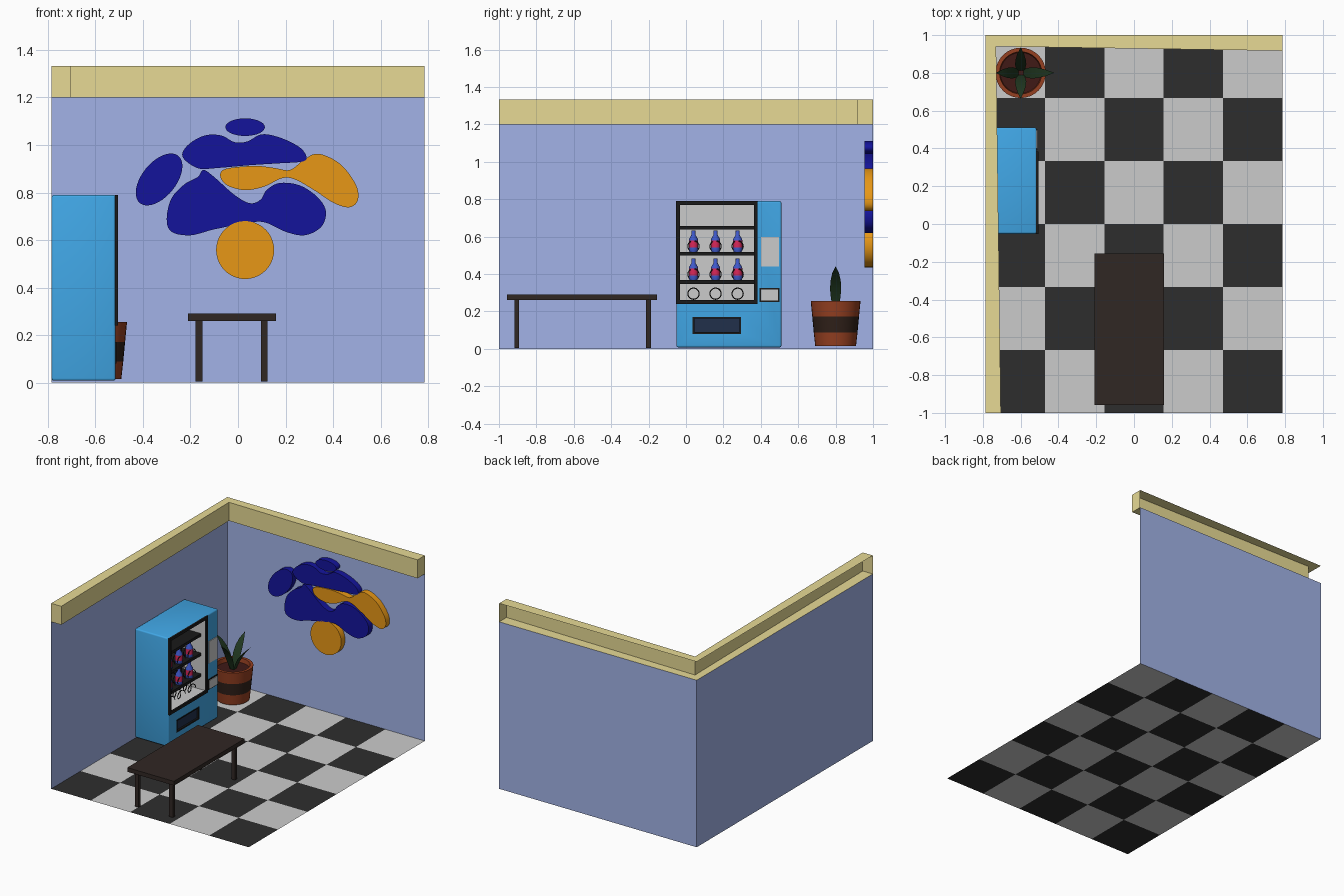
import bpy, bmesh, math
from mathutils import Vector

if "Cube" in bpy.data.objects:
    bpy.data.objects.remove(bpy.data.objects["Cube"])

def mat(name, r, g, b):
    m = bpy.data.materials.new(name)
    m.diffuse_color = (r, g, b, 1)
    m.use_nodes = True
    m.node_tree.nodes["Principled BSDF"].inputs["Base Color"].default_value = m.diffuse_color
    return m

WALL = mat("wall_blue", .36, .45, .8)
TRIM = mat("trim_cream", .8, .7, .3)
WHITE = mat("white", .78, .78, .78)
TILE = mat("tile_black", .027, .027, .027)
BLACK = mat("black", .01, .01, .01)
WOOD = mat("dark_wood", .03, .02, .017)
CYAN = mat("cabinet_blue", .053, .39, .8)
NAVY = mat("slot_navy", .015, .03, .07)
CLAY = mat("clay", .3, .05, .015)
BAND = mat("pot_band", .03, .015, .01)
SOIL = mat("soil", .05, .01, .008)
LEAF = mat("leaf_green", .015, .04, .015)
INK = mat("art_blue", .007, .007, .33)
ORANGE = mat("art_orange", .8, .31, .008)
GLASS = mat("bottle_blue", .05, .1, .6)
RED = mat("label_red", .7, .02, .1)

def finish(name, bm, *mats, smooth=False):
    me = bpy.data.meshes.new(name)
    bm.to_mesh(me)
    bm.free()
    for m in mats:
        me.materials.append(m)
    ob = bpy.data.objects.new(name, me)
    bpy.context.collection.objects.link(ob)
    if smooth:
        bpy.ops.object.select_all(action='DESELECT')
        ob.select_set(True)
        bpy.context.view_layer.objects.active = ob
        bpy.ops.object.shade_smooth_by_angle(angle=math.radians(35))
    return ob

def add_box(bm, x0, x1, y0, y1, z0, z1):
    vs = bmesh.ops.create_cube(bm, size=1)['verts']
    for v in vs:
        v.co = ((x0, x1)[v.co.x > 0], (y0, y1)[v.co.y > 0], (z0, z1)[v.co.z > 0])

def boxes(name, m, *dims, bevel=0):
    bm = bmesh.new()
    for d in dims:
        add_box(bm, *d)
    if bevel:
        bmesh.ops.bevel(bm, geom=bm.edges[:], offset=bevel, segments=3, profile=.5, affect='EDGES')
    return finish(name, bm, m, smooth=bevel > 0)

def plane(name, m, *pts):
    bm = bmesh.new()
    bm.faces.new([bm.verts.new(p) for p in pts])
    return finish(name, bm, m)

def lathe(name, profile, centre, mats, index, segs=32):
    """Revolve (radius, z) points; index gives a material per profile band."""
    bm = bmesh.new()
    rings = [[bm.verts.new((centre[0] + r * math.cos(a), centre[1] + r * math.sin(a), centre[2] + z))
              for a in [math.tau * i / segs for i in range(segs)]] for r, z in profile]
    for k in range(len(rings) - 1):
        for i in range(segs):
            j = (i + 1) % segs
            f = bm.faces.new((rings[k][i], rings[k][j], rings[k + 1][j], rings[k + 1][i]))
            f.material_index = index[k]
    bmesh.ops.remove_doubles(bm, verts=bm.verts, dist=1e-5)
    return finish(name, bm, *mats, smooth=True)

def wall_art(name, m, pts):
    """Extrude a closed (x, z) outline from the back wall."""
    bm = bmesh.new()
    f = bm.faces.new([bm.verts.new((x, .955, z)) for x, z in pts])
    out = bmesh.ops.extrude_face_region(bm, geom=[f])
    for v in out['geom']:
        if isinstance(v, bmesh.types.BMVert):
            v.co.y = .999
    bmesh.ops.recalc_face_normals(bm, faces=bm.faces)
    return finish(name, bm, m, smooth=True)

def spline(pts, n=5):
    """Smooth closed outline through the points."""
    p, out = [Vector(q) for q in pts], []
    for i in range(len(p)):
        a, b, c, d = (p[(i + k) % len(p)] for k in (-1, 0, 1, 2))
        for t in [s / n for s in range(n)]:
            out.append(.5 * (2 * b + (c - a) * t + (2 * a - 5 * b + 4 * c - d) * t**2
                             + (3 * b - a - 3 * c + d) * t**3))
    return out

def ellipse(cx, cz, rx, rz, tilt=0, n=40):
    c, s = math.cos(tilt), math.sin(tilt)
    return [(cx + rx * math.cos(a) * c - rz * math.sin(a) * s, cz + rx * math.cos(a) * s + rz * math.sin(a) * c)
            for a in [math.tau * i / n for i in range(n)]]

X = .785
# Checkered floor
bm = bmesh.new()
grid = [[bm.verts.new((-X + 2 * X * i / 5, -1 + j / 3, 0)) for j in range(7)] for i in range(6)]
for i in range(5):
    for j in range(6):
        f = bm.faces.new((grid[i][j], grid[i + 1][j], grid[i + 1][j + 1], grid[i][j + 1]))
        f.material_index = (i + j) % 2
finish("floor", bm, TILE, WHITE)

# Walls
plane("left_wall", WALL, (-X, -1, 0), (-X, 1, 0), (-X, 1, 1.2), (-X, -1, 1.2))
plane("back_wall", WALL, (-X, 1, 0), (X, 1, 0), (X, 1, 1.2), (-X, 1, 1.2))

# Crown trim, open on its outer side
bm = bmesh.new()
L = [(-X, -1), (-.705, -1), (-.73, .94), (X, .917), (X, 1), (-X, 1)]
lo, hi = ([bm.verts.new((x, y, z)) for x, y in L] for z in (1.2, 1.333))
for k in (0, 1, 2, 3):
    bm.faces.new((lo[k], lo[k + 1], hi[k + 1], hi[k]))
for ids in ((0, 1, 2, 5), (2, 3, 4, 5)):
    bm.faces.new([hi[i] for i in ids])
    bm.faces.new([lo[i] for i in reversed(ids)])
finish("crown_trim", bm, TRIM)

# Bench
boxes("bench_top", WOOD, (-.21, .16, -.957, -.155, .26, .29))
boxes("bench_legs", WOOD, *[(x, x + .029, y, y + .025, .005, .262)
                            for x in (-.178, .096) for y in (-.918, -.213)])

# Vending machine cabinet with window and slot recesses
cabinet = boxes("vending_cabinet", CYAN, (-.784, -.515, -.052, .51, .008, .79), bevel=.01)
cutter = boxes("recess_cutter", None, (-.722, -.4, -.037, .369, .253, .777), (-.56, -.4, .035, .295, .08, .17))
cutter.hide_render = True
cutter.hide_viewport = True
mod = cabinet.modifiers.new("recesses", 'BOOLEAN')
mod.operation, mod.object = 'DIFFERENCE', cutter

# White inner lining, open at the front
bm = bmesh.new()
add_box(bm, -.72, -.514, -.035, .367, .255, .775)
bmesh.ops.delete(bm, geom=[f for f in bm.faces if f.calc_center_median().x > -.52], context='FACES_ONLY')
bmesh.ops.reverse_faces(bm, faces=bm.faces)
finish("display_lining", bm, WHITE)

# Window frame, shelves, panels and delivery slot
F = (-.518, -.505)
boxes("window_frame", BLACK, (*F, -.053, -.033, .24, .79), (*F, .364, .383, .24, .79),
      (*F, -.04, .37, .24, .26), (*F, -.04, .37, .77, .79))
boxes("shelves", BLACK, *[(-.718, -.55, -.034, .366, z - .01, z + .01) for z in (.647, .508, .358)])
boxes("display_panel", WHITE, (-.52, -.51, .4, .497, .44, .597))
boxes("coin_panel_border", BLACK, (-.52, -.511, .394, .5, .25, .325))
boxes("coin_panel", WHITE, (-.52, -.507, .401, .493, .258, .317))
boxes("slot_flap", NAVY, (-.55, -.525, .035, .295, .08, .17))
boxes("slot_lip", BLACK, (-.53, -.512, .035, .295, .08, .09), (-.53, -.512, .035, .295, .162, .17),
      (-.53, -.512, .035, .045, .08, .17), (-.53, -.512, .285, .295, .08, .17))

# Dispensing coils and bottles
bottle = [(0, 0), (.022, 0), (.025, .012), (.025, .022), (.025, .06), (.024, .068),
          (.011, .09), (.01, .115), (0, .115)]
for row, z in enumerate((.548, .398, .295)):
    for col, y in enumerate((.04, .158, .276)):
        cu = bpy.data.curves.new("coil", 'CURVE')
        cu.dimensions, cu.bevel_depth, cu.bevel_resolution = '3D', .003, 1
        sp = cu.splines.new('POLY')
        sp.points.add(80)
        for i, p in enumerate(sp.points):
            a = math.tau * i / 20
            p.co = (-.55 - .15 * i / 80, y + .03 * math.cos(a), z + .03 * math.sin(a), 1)
        cu.materials.append(BLACK)
        bpy.context.collection.objects.link(bpy.data.objects.new(f"coil_{row}_{col}", cu))
        if row < 2:
            lathe(f"bottle_{row}_{col}", bottle, (-.58, y, z - .029), (GLASS, RED),
                  (0, 0, 0, 1, 0, 0, 0, 0), 16)

# Potted plant
PX, PY = -.6, .8
lathe("plant_pot", [(0, .015), (.109, .015), (.117, .088), (.125, .172), (.133, .255),
                    (.112, .255), (.108, .225), (0, .225)],
      (PX, PY, 0), (CLAY, BAND, SOIL), (0, 0, 1, 0, 0, 0, 2))
spine = [(.01, .22, .016), (.025, .27, .025), (.045, .32, .03), (.07, .365, .027),
         (.1, .405, .018), (.135, .44, .001)]
for n, reach in enumerate((1.3, 1, .97, 1)):
    c, s = ((1, 0), (0, 1), (-1, 0), (0, -1))[n]
    bm = bmesh.new()
    rows = [[bm.verts.new((PX + r * reach * c - w * k * s, PY + r * reach * s + w * k * c, z)) for k in (-1, 1)]
            for r, z, w in spine]
    for a, b in zip(rows, rows[1:]):
        bm.faces.new((a[0], a[1], b[1], b[0]))
    finish(f"leaf_{n}", bm, LEAF, smooth=True)

# Abstract wall art
wall_art("art_disc", ORANGE, ellipse(.03, .558, .122, .122))
wall_art("art_top_oval", INK, ellipse(.03, 1.075, .083, .037))
wall_art("art_left_oval", INK, ellipse(-.332, .855, .128, .072, math.radians(51)))
wall_art("art_lower_blob", INK, spline([
    (-.30, .69), (-.28, .635), (-.2, .62), (-.1, .645), (.03, .67), (.11, .675), (.2, .635), (.28, .62),
    (.35, .655), (.37, .72), (.335, .78), (.26, .83), (.175, .84), (.12, .81), (.095, .77), (.05, .755),
    (-.015, .79), (-.1, .865), (-.145, .895), (-.17, .865), (-.225, .835), (-.28, .775)]))
wall_art("art_upper_blob", INK, spline([
    (-.235, .96), (-.205, 1.005), (-.14, 1.04), (-.07, 1.04), (-.015, 1.012), (.04, 1.015), (.1, 1.045),
    (.18, 1.03), (.26, .99), (.288, .95), (.27, .93), (.175, .923), (.05, .915), (-.1, .902), (-.16, .9),
    (-.21, .925)]))
wall_art("art_orange_blob", ORANGE, spline([
    (-.075, .87), (-.05, .9), (.07, .912), (.155, .903), (.22, .895), (.28, .94), (.34, .963), (.43, .92),
    (.495, .835), (.505, .77), (.47, .738), (.405, .755), (.32, .81), (.24, .855), (.185, .86),
    (.11, .825), (.03, .81), (-.045, .83)]))
